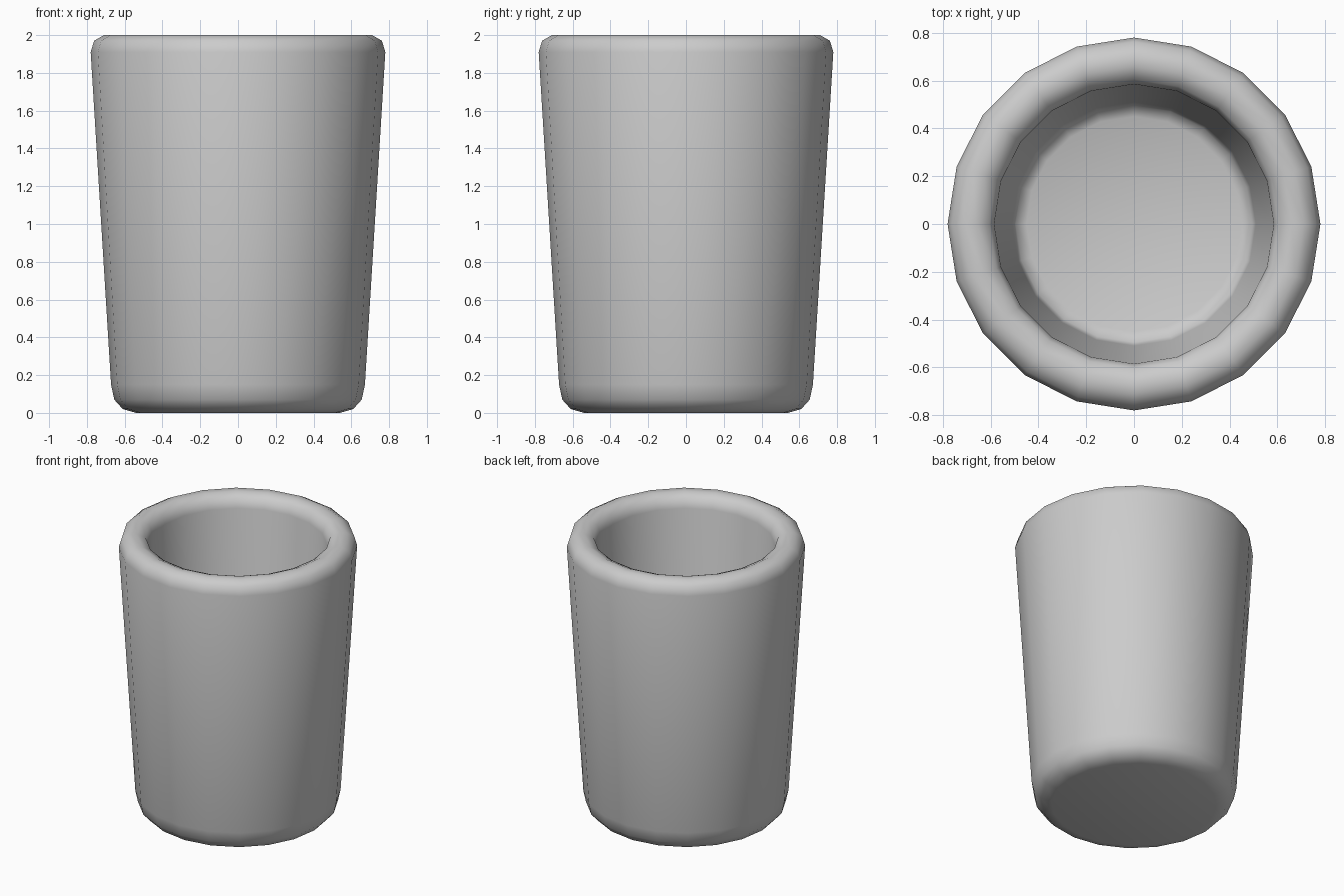
import bpy
import bmesh
from math import cos, sin, pi

cube = bpy.data.objects.get("Cube")
if cube:
    bpy.data.objects.remove(cube, do_unlink=True)

SIDES = 20

# Plain grey material
grey = bpy.data.materials.new("plain_grey")
grey.use_nodes = True
colour = (0.6, 0.6, 0.6, 1)
grey.diffuse_color = colour
grey.node_tree.nodes["Principled BSDF"].inputs["Base Color"].default_value = colour

# Cup profile (radius, height): underside, outer wall, rim, inner wall, floor
profile = [
    (0.54, 0.0), (0.61, 0.02), (0.655, 0.07), (0.672, 0.15),
    (0.78, 1.91), (0.762, 1.97), (0.71, 2.0),
    (0.66, 2.0), (0.605, 1.975), (0.585, 1.91),
    (0.51, 0.27), (0.495, 0.22), (0.45, 0.2),
]

bm = bmesh.new()
rings = [
    [bm.verts.new((r * cos(2 * pi * i / SIDES), r * sin(2 * pi * i / SIDES), z))
     for i in range(SIDES)]
    for r, z in profile
]

# Walls between neighbouring rings
for low, high in zip(rings, rings[1:]):
    for i in range(SIDES):
        j = (i + 1) % SIDES
        bm.faces.new((low[i], low[j], high[j], high[i]))

# Underside and inner floor
bm.faces.new(rings[0][::-1])
bm.faces.new(rings[-1])
bmesh.ops.recalc_face_normals(bm, faces=bm.faces[:])
for face in bm.faces:
    face.smooth = True

mesh = bpy.data.meshes.new("cup")
bm.to_mesh(mesh)
bm.free()
mesh.materials.append(grey)
cup = bpy.data.objects.new("cup", mesh)
bpy.context.collection.objects.link(cup)
